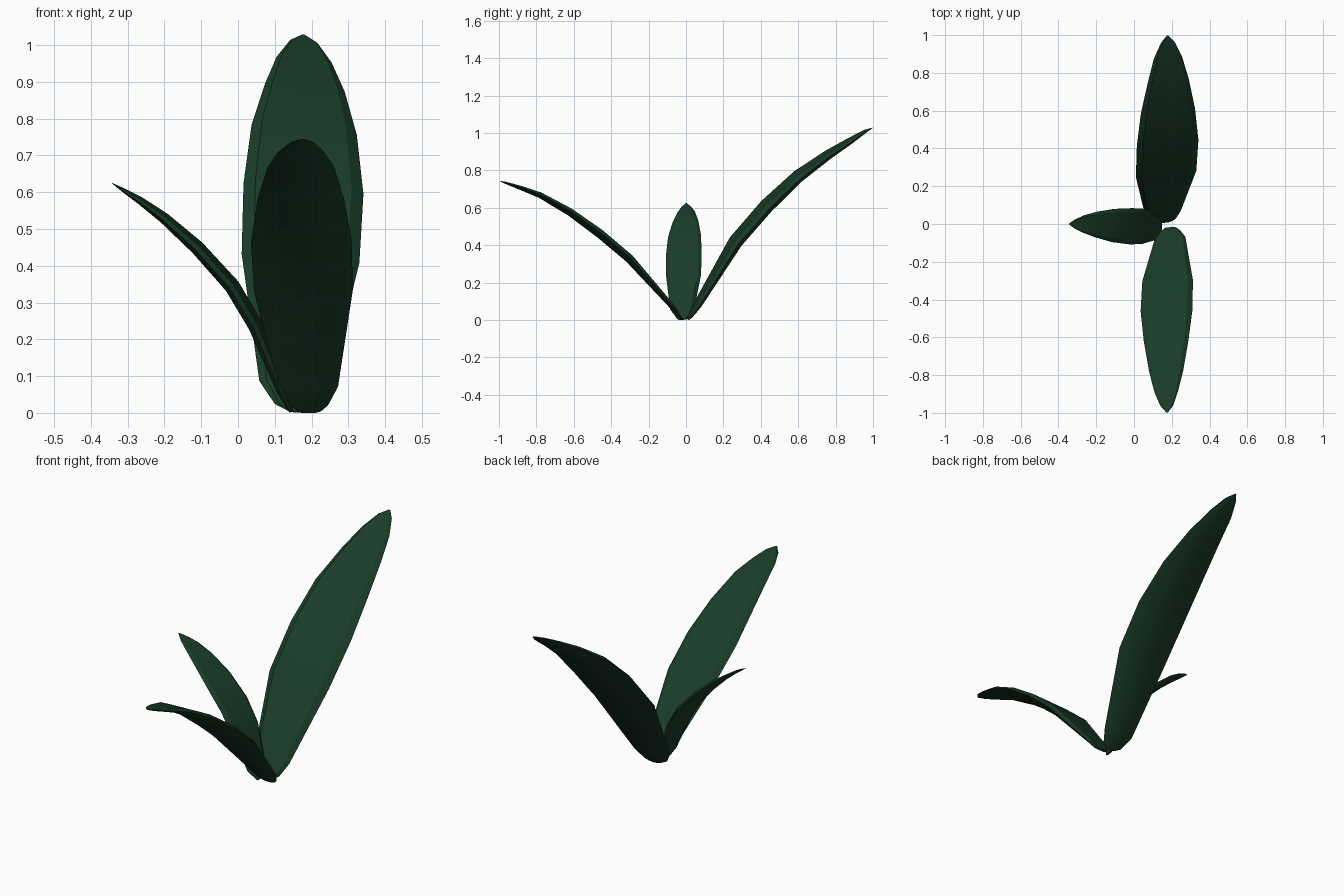
import bpy, bmesh, math
from mathutils import Vector

green = bpy.data.materials.new("leaf_green")
green.diffuse_color = (0.01, 0.045, 0.022, 1)

# Cross-section: across, upward (fractions of half width), crowned top and rounded underside
SECTION = [(-1, 0), (-0.8, 0.13), (0.8, 0.13), (1, 0), (0.5, -0.18), (-0.5, -0.18)]


def leaf(name, out, side, stations, roll):
    """stations: (distance outward, height, half width, sideways position)"""
    out, side, up = Vector(out), Vector(side), Vector((0, 0, 1))
    bm = bmesh.new()
    rings = []
    for i, (d, z, w, s) in enumerate(stations):
        a, b = stations[max(i - 1, 0)], stations[min(i + 1, len(stations) - 1)]
        t = (out * (b[0] - a[0]) + up * (b[1] - a[1])).normalized()
        n = up * t.dot(out) - out * t.dot(up)
        ring = []
        for u, v in SECTION:
            p = out * d + up * z + side * (s + u * w) + n * w * (v + roll * u)
            p.z = max(p.z, 0)
            ring.append(bm.verts.new(p))
        rings.append(ring)
    for r, q in zip(rings, rings[1:]):
        for k in range(6):
            m = (k + 1) % 6
            bm.faces.new((r[k], r[m], q[m], q[k]))
    bm.faces.new(rings[0])
    bm.faces.new(rings[-1])
    bmesh.ops.recalc_face_normals(bm, faces=bm.faces)
    me = bpy.data.meshes.new(name)
    bm.to_mesh(me)
    bm.free()
    me.materials.append(green)
    ob = bpy.data.objects.new(name, me)
    bpy.context.collection.objects.link(ob)
    bpy.ops.object.select_all(action='DESELECT')
    ob.select_set(True)
    bpy.context.view_layer.objects.active = ob
    bpy.ops.object.shade_smooth_by_angle(angle=math.radians(30))


# Tall leaf leaning back
leaf("back_leaf", (0, 1, 0), (1, 0, 0), [
    (0.01, 0.003, 0.028, 0.165), (0.02, 0.02, 0.06, 0.16), (0.06, 0.08, 0.095, 0.153),
    (0.265, 0.42, 0.16, 0.17), (0.43, 0.61, 0.163, 0.178), (0.60, 0.77, 0.143, 0.18),
    (0.76, 0.885, 0.108, 0.182), (0.88, 0.96, 0.075, 0.18), (0.96, 1.01, 0.037, 0.179),
    (0.998, 1.028, 0.004, 0.178)], -0.13)

# Medium leaf leaning forward
leaf("front_leaf", (0, -1, 0), (1, 0, 0), [
    (0.02, 0.003, 0.03, 0.195), (0.035, 0.02, 0.05, 0.195), (0.07, 0.07, 0.08, 0.192),
    (0.30, 0.33, 0.134, 0.178), (0.46, 0.465, 0.137, 0.172), (0.62, 0.58, 0.118, 0.17),
    (0.78, 0.67, 0.09, 0.17), (0.89, 0.71, 0.062, 0.17), (0.96, 0.733, 0.035, 0.173),
    (0.998, 0.744, 0.004, 0.175)], 0.03)

# Small leaf leaning left
leaf("left_leaf", (-1, 0, 0), (0, 1, 0), [
    (-0.145, 0.003, 0.025, -0.02), (-0.12, 0.06, 0.065, -0.02), (-0.05, 0.235, 0.093, -0.013),
    (0.015, 0.345, 0.096, -0.012), (0.11, 0.45, 0.088, -0.008), (0.20, 0.53, 0.068, -0.003),
    (0.265, 0.577, 0.047, 0), (0.312, 0.606, 0.025, 0), (0.343, 0.625, 0.003, 0)], 0.1)
